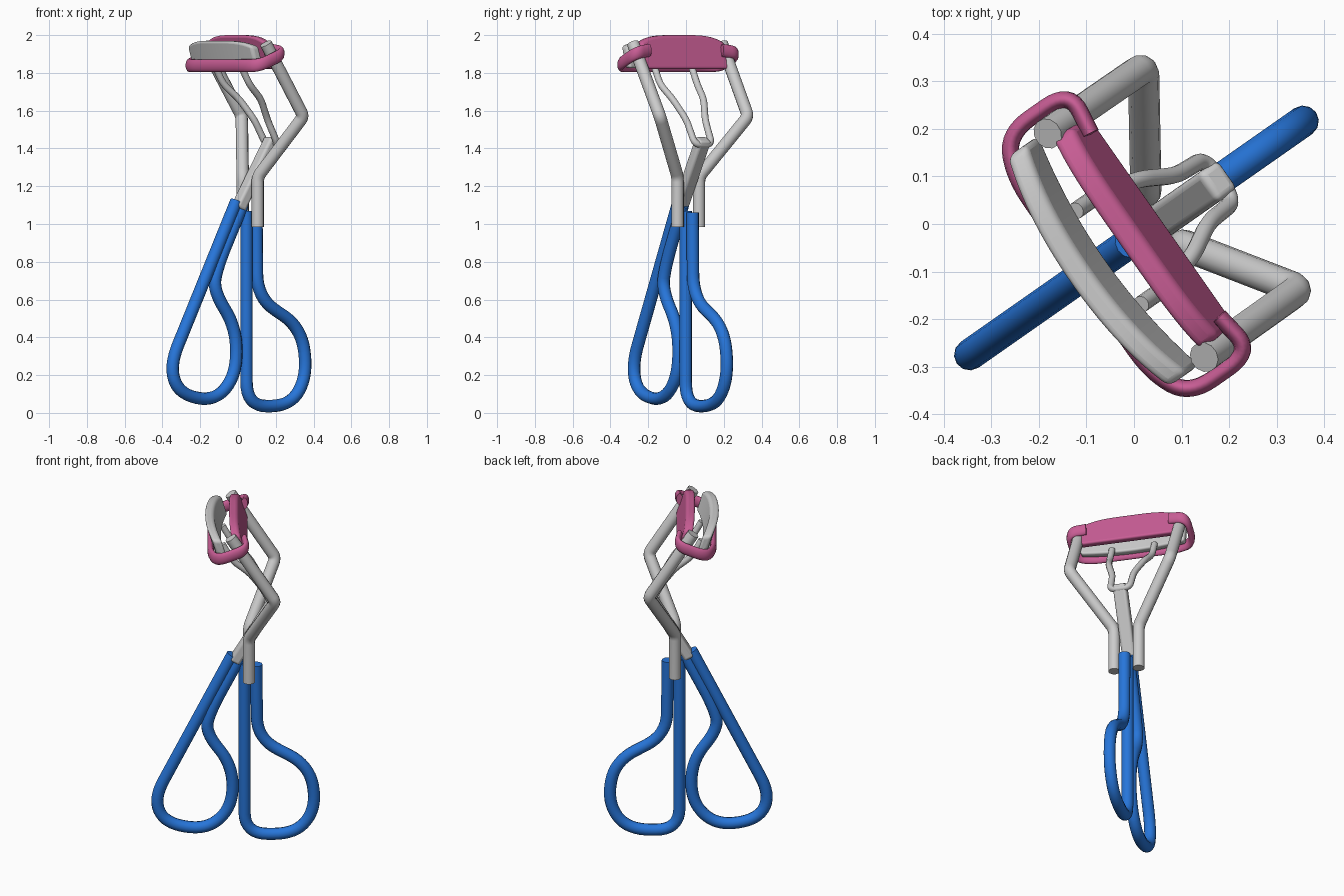
import bpy, bmesh, math
from mathutils import Vector, Matrix

if "Cube" in bpy.data.objects:
    bpy.data.objects.remove(bpy.data.objects["Cube"])

# Whole tool is built in a local frame (x = handle plane, y = jaw width) and turned about z
FRAME = Matrix.Rotation(math.radians(35), 4, 'Z') @ Matrix.Translation((0, -0.027, 0))


def material(name, color):
    m = bpy.data.materials.new(name)
    m.diffuse_color = color
    m.use_nodes = True
    m.node_tree.nodes["Principled BSDF"].inputs["Base Color"].default_value = m.diffuse_color
    return m


BLUE = material("blue_rubber", (0.02, 0.18, 0.7, 1))
PINK = material("pink_plastic", (0.58, 0.11, 0.3, 1))


def finish(ob, mat):
    if mat:
        ob.data.materials.append(mat)
    bpy.ops.object.select_all(action='DESELECT')
    ob.select_set(True)
    bpy.context.view_layer.objects.active = ob
    if ob.type == 'CURVE':
        bpy.ops.object.convert(target='MESH')
        ob = bpy.context.object
    bpy.ops.object.shade_smooth_by_angle(angle=math.radians(50))


def fillet(points, r, n=8):
    """Round the inner corners of a path."""
    p = [Vector(q) for q in points]
    out = [p[0]]
    for a, b, c in zip(p, p[1:], p[2:]):
        s = b + (a - b).normalized() * min(r, (a - b).length * 0.49)
        e = b + (c - b).normalized() * min(r, (c - b).length * 0.49)
        for i in range(n + 1):
            t = i / n
            out.append(s * (1 - t) ** 2 + b * 2 * t * (1 - t) + e * t * t)
    return out + [p[-1]]


def tube(name, points, radius, corner, mat=None, stretch=1.0):
    cu = bpy.data.curves.new(name, 'CURVE')
    cu.dimensions = '3D'
    cu.bevel_depth = radius
    cu.bevel_resolution = 4
    cu.use_fill_caps = True
    path = fillet([(x, y, z / stretch) for x, y, z in points], corner)
    sp = cu.splines.new('POLY')
    sp.points.add(len(path) - 1)
    for q, v in zip(sp.points, path):
        q.co = (*v, 1)
    ob = bpy.data.objects.new(name, cu)
    bpy.context.collection.objects.link(ob)
    ob.matrix_world = FRAME @ Matrix.Diagonal((1, 1, stretch, 1))
    finish(ob, mat)


def mesh_object(name, bm, bevel, mat=None):
    bmesh.ops.recalc_face_normals(bm, faces=bm.faces)
    me = bpy.data.meshes.new(name)
    bm.to_mesh(me)
    bm.free()
    ob = bpy.data.objects.new(name, me)
    bpy.context.collection.objects.link(ob)
    ob.matrix_world = FRAME
    mod = ob.modifiers.new("bevel", 'BEVEL')
    mod.width = bevel
    mod.segments = 4
    mod.limit_method = 'ANGLE'
    mod.angle_limit = math.radians(40)
    finish(ob, mat)


def plate(name, half, x_bottom, x_top, z0, z1, thick, bow, drop, mat=None):
    """Leaning jaw plate lofted across its width."""
    bm = bmesh.new()
    rows, n = [], 28
    for i in range(n + 1):
        t = 2 * i / n - 1
        b, top = bow * t * t, z1 - drop * t ** 4
        xt = x_bottom + (x_top - x_bottom) * (top - z0) / (z1 - z0)
        rows.append([bm.verts.new((x + b + s * thick / 2, t * half, z))
                     for x, z, s in ((x_bottom, z0, -1), (x_bottom, z0, 1),
                                     (xt, top, 1), (xt, top, -1))])
    for a, b in zip(rows, rows[1:]):
        for k in range(4):
            bm.faces.new((a[k], a[(k + 1) % 4], b[(k + 1) % 4], b[k]))
    bm.faces.new(rows[0])
    bm.faces.new(rows[-1])
    mesh_object(name, bm, 0.015, mat)


# Finger loops
moving = [(-.03, 1.12), (-.46, .25), (-.40, .10), (-.17, .06), (-.03, .2),
          (-.03, .45), (-.18, .65), (-.15, .78), (.01, 1.1)]
fixed = [(.036, 1.07), (.036, .036), (.32, .036), (.43, .2), (.39, .45),
         (.105, .61), (.1, 1.06)]
tube("moving_handle", [(x, 0, z) for x, z in moving], .033, .12, BLUE)
tube("fixed_handle", [(x, 0, z) for x, z in fixed], .033, .13, BLUE)

# Side arms
for s, side in ((1, "left"), (-1, "right")):
    tube(side + "_arm", [(.06, s * .069, .985), (.06, s * .069, 1.25),
                         (.205, s * .285, 1.57), (-.04, s * .287, 1.955)], .033, .03)

# Flat lever above the moving handle
bm = bmesh.new()
bmesh.ops.create_cube(bm, size=1)
a, b = Vector((-.02, 0, 1.08)), Vector((.2, 0, 1.45))
tilt = math.atan2(b.x - a.x, b.z - a.z)
bm.transform(Matrix.Translation((a + b) / 2) @ Matrix.Rotation(tilt, 4, 'Y')
             @ Matrix.Diagonal((.06, .075, (b - a).length, 1)))
mesh_object("lever", bm, .015)

# Wire fork linking the lever to the moving jaw
half = [(.2, .055, 1.42), (.13, .06, 1.55), (.06, .1, 1.66),
        (-.03, .12, 1.74), (-.085, .12, 1.84)]
tube("wire_fork", half[::-1] + [(x, -y, z) for x, y, z in half], .018, .04)

# Jaw plates
plate("pink_jaw", .27, .03, -.027, 1.82, 2.0, .05, 0, .04, PINK)
plate("grey_jaw", .295, -.115, -.158, 1.825, 1.97, .05, .035, .03)

# Pink band hooking both arms and passing below the grey jaw
half = [(.035, .235, 1.92), (.05, .335, 1.905), (-.11, .335, 1.84), (-.15, .25, 1.838)]
tube("pink_band", half + [(x, -y, z) for x, y, z in half[::-1]], .018, .06, PINK, 1.9)
